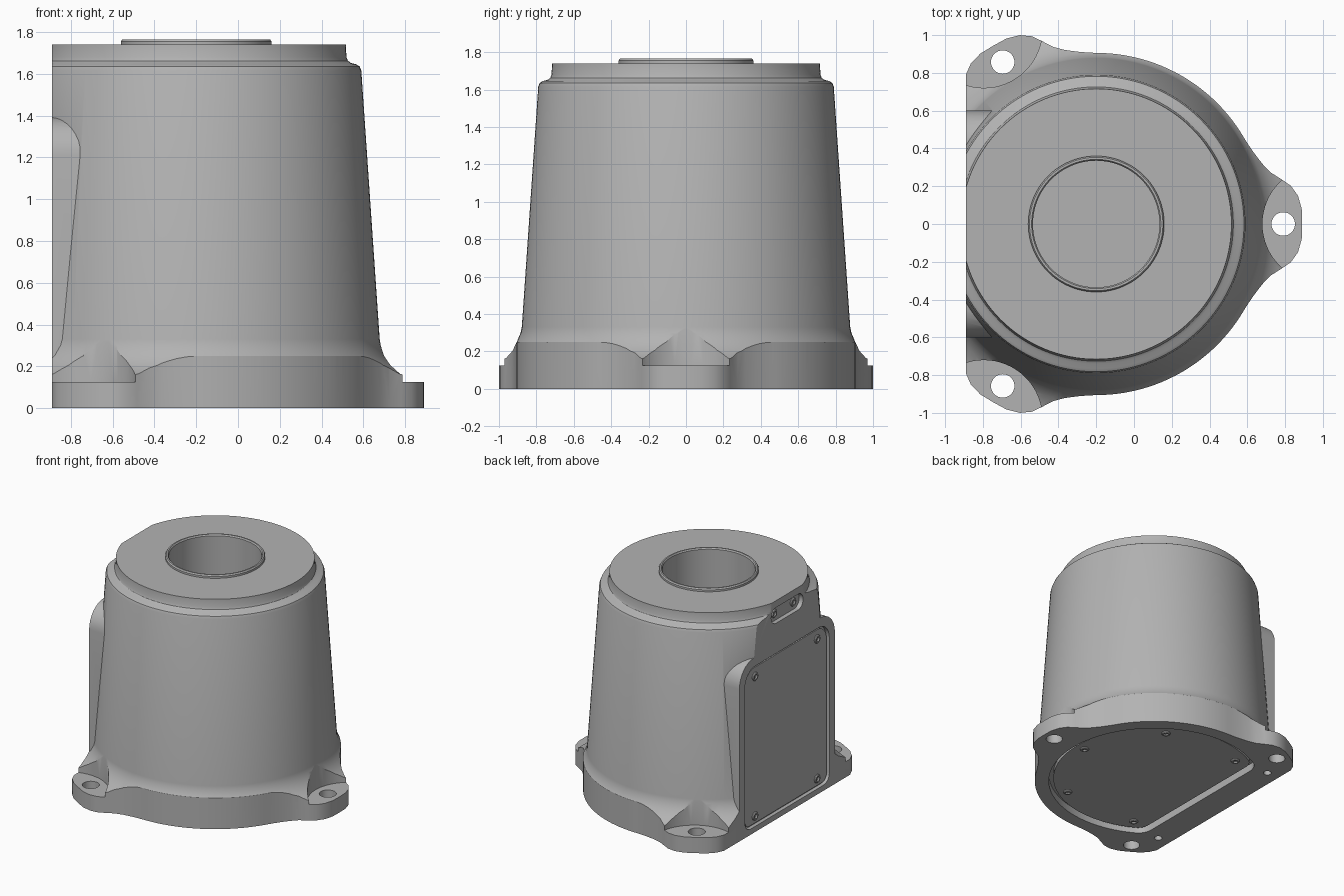
import bpy, bmesh
from math import sin, cos, pi, atan2, hypot, sqrt, radians
from mathutils import Vector, Matrix

cube = bpy.data.objects.get("Cube")
if cube:
    bpy.data.objects.remove(cube)

AXIS_X = -0.2      # axis of the round housing
FLAT_X = -0.89     # flat mounting side

grey = bpy.data.materials.new("cast_grey")
grey.use_nodes = True
grey.diffuse_color = (0.45, 0.45, 0.45, 1)
bsdf = next(n for n in grey.node_tree.nodes if n.type == 'BSDF_PRINCIPLED')
bsdf.inputs["Base Color"].default_value = grey.diffuse_color
bsdf.inputs["Roughness"].default_value = 0.6


def finish(name, bm):
    bmesh.ops.recalc_face_normals(bm, faces=bm.faces)
    mesh = bpy.data.meshes.new(name)
    bm.to_mesh(mesh)
    bm.free()
    mesh.materials.append(grey)
    obj = bpy.data.objects.new(name, mesh)
    bpy.context.collection.objects.link(obj)
    return obj


def prism(name, points, low, high, axis='z'):
    """Extrude an outline along z, or a (y, z) outline along x."""
    place = (lambda p, h: (p[0], p[1], h)) if axis == 'z' else (lambda p, h: (h, p[0], p[1]))
    bm = bmesh.new()
    a = [bm.verts.new(place(p, low)) for p in points]
    b = [bm.verts.new(place(p, high)) for p in points]
    bm.faces.new(a)
    bm.faces.new(b)
    for i in range(len(a)):
        j = (i + 1) % len(a)
        bm.faces.new((a[i], a[j], b[j], b[i]))
    return finish(name, bm)


def lathe(name, profile, steps, matrix):
    """Spin an (r, z) profile, starting and ending on the axis."""
    bm = bmesh.new()
    rings = []
    for r, z in profile:
        n = steps if r > 0 else 1
        rings.append([bm.verts.new((r * cos(2 * pi * k / steps), r * sin(2 * pi * k / steps), z))
                      for k in range(n)])
    for a, b in zip(rings, rings[1:]):
        for k in range(steps):
            m = (k + 1) % steps
            quad = [a[k % len(a)], a[m % len(a)], b[m % len(b)], b[k % len(b)]]
            bm.faces.new(list(dict.fromkeys(quad)))
    bm.transform(matrix)
    return finish(name, bm)


def arc(cx, cy, r, start, end, n):
    return [(cx + r * cos(start + (end - start) * k / n), cy + r * sin(start + (end - start) * k / n))
            for k in range(n + 1)]


def circle(cx, cy, r, n=32):
    return arc(cx, cy, r, 0, 2 * pi, n)[:-1]


def round_rect(half, low, high, r_top, r_low):
    pts = []
    for sx, z, r, start in ((1, high - r_top, r_top, 0), (-1, high - r_top, r_top, pi / 2),
                            (-1, low + r_low, r_low, pi), (1, low + r_low, r_low, 1.5 * pi)):
        pts += arc(sx * (half - r), z, r, start, start + pi / 2, 8)
    return pts


def d_shape(r, d, f):
    """Circle clipped by a flat on the -x side, with rounded corners."""
    cx, cy = -d + f, sqrt((r - f) ** 2 - (d - f) ** 2)
    phi = atan2(cy, cx)
    return (arc(AXIS_X, 0, r, -phi, phi, 64) + arc(AXIS_X + cx, cy, f, phi, pi, 8)[1:]
            + arc(AXIS_X + cx, -cy, f, pi, 2 * pi - phi, 8)[:-1])


def combine(target, tool, operation):
    mod = target.modifiers.new("join", 'BOOLEAN')
    mod.operation, mod.object, mod.solver = operation, tool, 'EXACT'
    bpy.context.view_layer.objects.active = target
    bpy.ops.object.modifier_apply(modifier=mod.name)
    bpy.data.objects.remove(tool)


def cut(target, tool):
    combine(target, tool, 'DIFFERENCE')


# Housing: tapered shell with blind bore, raised lip, shoulder and flared foot
profile = [(0, 0.3), (0.335, 0.3), (0.335, 1.755), (0.342, 1.765), (0.353, 1.765), (0.36, 1.755),
           (0.36, 1.74), (0.716, 1.74), (0.719, 1.68), (0.726, 1.662), (0.74, 1.652), (0.766, 1.645),
           (0.782, 1.635), (0.79, 1.615), (0.878, 0.33), (0.884, 0.3), (0.905, 0.25), (0.945, 0.205),
           (1.0, 0.165), (1.1, 0.13), (1.3, 0.127), (1.3, -0.1), (0, -0.1)]
housing = lathe("housing", profile, 128, Matrix.Translation((AXIS_X, 0, 0)))

# Foot outline: circle with three lugs, clipped flat on one side
half_lug = [(1.09, 0), (1.088, 0.08), (1.068, 0.15), (1.03, 0.203), (0.98, 0.237), (0.925, 0.272),
            (0.88, 0.318), (0.84, 0.37), (0.81, 0.413), (0.785, 0.452)]
lug = [(x, -y) for x, y in reversed(half_lug[1:])] + half_lug
end = atan2(half_lug[-1][1], half_lug[-1][0])
sector = lug + arc(0, 0, hypot(*half_lug[-1]), end, 2 * pi / 3 - end, 24)[1:-1]
outline = []
for k in range(3):
    turn = Matrix.Rotation(2 * pi * k / 3, 2)
    for p in sector:
        q = turn @ Vector(p)
        outline.append((max(q.x + AXIS_X, FLAT_X), q.y))
clean = [p for i, p in enumerate(outline)
         if not (p[0] == FLAT_X and outline[i - 1][0] == FLAT_X
                 and outline[(i + 1) % len(outline)][0] == FLAT_X)]
combine(housing, prism("foot_outline", clean, 0, 2), 'INTERSECT')

# Raised block that carries the side cover
combine(housing, prism("cover_block", round_rect(0.6, 0.02, 1.39, 0.18, 0.01), FLAT_X, -0.6, 'x'), 'UNION')

# Spot faces and bolt holes on the lugs
for k in range(3):
    c, s = cos(2 * pi * k / 3), sin(2 * pi * k / 3)
    cut(housing, prism("spot_face", circle(AXIS_X + 1.19 * c, 1.19 * s, 0.31, 64), 0.125, 1))
    cut(housing, prism("bolt_hole", circle(AXIS_X + 0.99 * c, 0.99 * s, 0.062), -1, 1))

# Recesses: side cover, connector slot, bottom cover, locating holes
cut(housing, prism("cover_recess", round_rect(0.53, 0.045, 1.32, 0.13, 0.07), -1, FLAT_X + 0.03, 'x'))
cut(housing, prism("connector_recess", round_rect(0.2, 1.56, 1.685, 0.06, 0.06), -1, FLAT_X + 0.035, 'x'))
cut(housing, prism("bottom_recess", d_shape(0.8, 0.46, 0.13), -1, 0.06))
for side in (-1, 1):
    cut(housing, prism("locating_hole", circle(AXIS_X - 0.58, side * 0.645, 0.03, 20), -1, 0.1))

# Covers
side_cover = prism("side_cover", round_rect(0.512, 0.063, 1.302, 0.115, 0.055),
                   FLAT_X + 0.012, FLAT_X + 0.035, 'x')
bottom_cover = prism("bottom_cover", d_shape(0.765, 0.425, 0.1), 0.025, 0.065)
parts = [housing, side_cover, bottom_cover]

# Screws with a socket, and connector pins
screw = [(0, -0.004), (0.017, -0.004), (0.017, 0.012), (0.028, 0.012), (0.033, 0.006), (0.033, -0.01), (0, -0.01)]
to_side = Matrix.Rotation(radians(-90), 4, 'Y')
to_bottom = Matrix.Rotation(pi, 4, 'X')
for y in (-0.39, 0.39):
    for z in (0.12, 1.23):
        parts.append(lathe("side_screw", screw, 20, Matrix.Translation((FLAT_X + 0.012, y, z)) @ to_side))
for x, y in ((0.69, 0), (0.37, 0.58), (0.37, -0.58), (-0.3, 0.6), (-0.3, -0.6)):
    parts.append(lathe("bottom_screw", screw, 20, Matrix.Translation((AXIS_X + x, y, 0.025)) @ to_bottom))
for y in (-0.12, 0.12):
    parts.append(lathe("connector_screw", screw, 20, Matrix.Translation((FLAT_X + 0.035, y, 1.622)) @ to_side))

# Smooth shading with sharp edges kept
bpy.ops.object.select_all(action='DESELECT')
for obj in parts:
    obj.select_set(True)
bpy.context.view_layer.objects.active = housing
bpy.ops.object.shade_smooth_by_angle(angle=radians(28))
